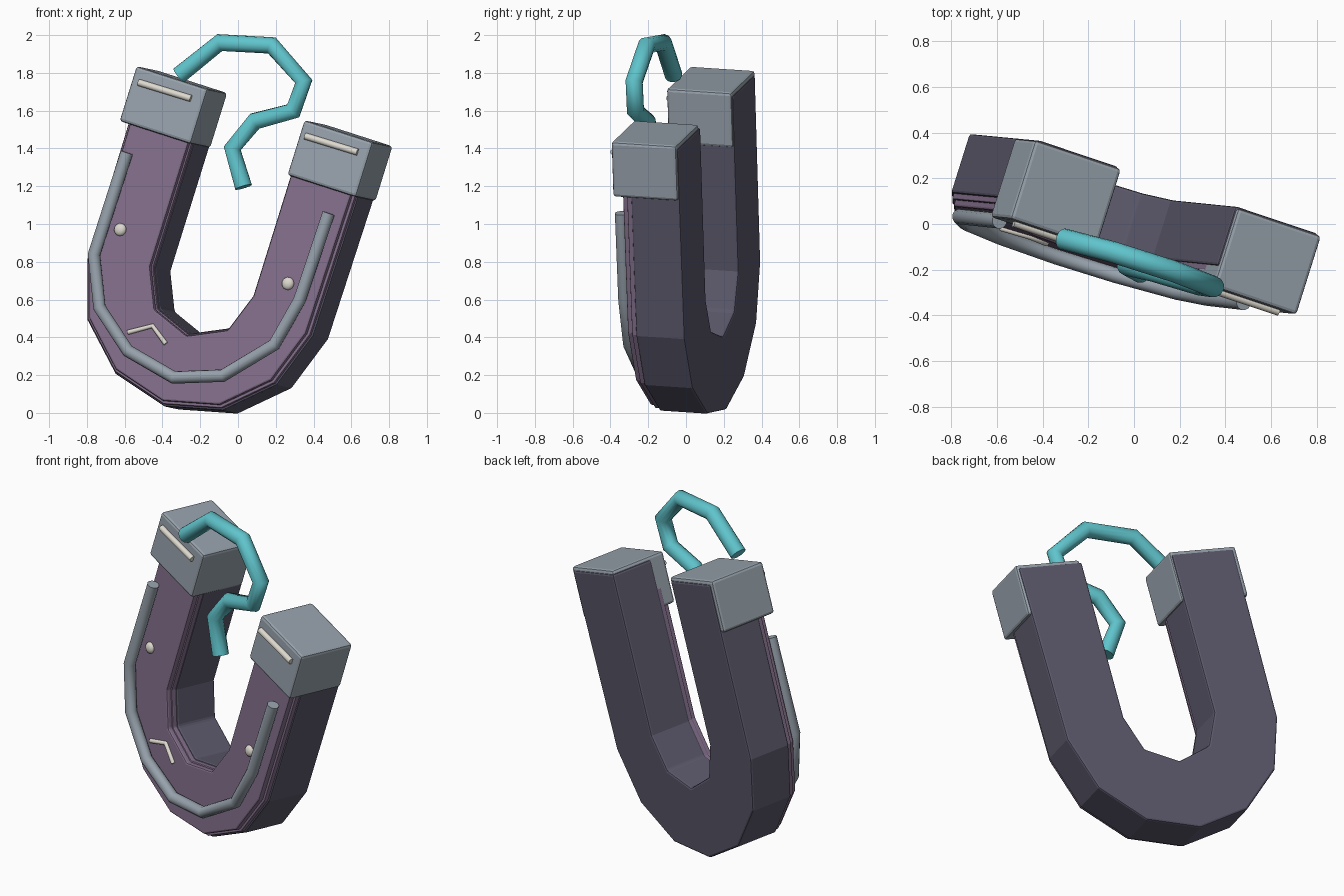
import bpy, bmesh, math
from mathutils import Vector, Matrix

if "Cube" in bpy.data.objects:
    bpy.data.objects.remove(bpy.data.objects["Cube"])

# Leaning pose of the whole magnet: local x = across, y = depth, z = along legs
U = Vector((0.907, -0.304, -0.292)).normalized()
V = Vector((0.305, 0.95, -0.065))
V = (V - U * V.dot(U)).normalized()
W = U.cross(V)
POSE = Matrix((U, V, W)).transposed().to_4x4()


def material(name, rgb):
    m = bpy.data.materials.new(name)
    m.diffuse_color = (*rgb, 1)
    m.use_nodes = True
    m.node_tree.nodes["Principled BSDF"].inputs["Base Color"].default_value = m.diffuse_color
    return m


DARK = material("dark_slate", (0.105, 0.098, 0.145))
PURPLE = material("dusty_purple", (0.225, 0.157, 0.255))
STEEL = material("steel_grey", (0.31, 0.36, 0.41))
TEAL = material("teal", (0.115, 0.55, 0.6))
CREAM = material("cream", (0.72, 0.69, 0.62))


def finish(ob, mat, bevel=0):
    ob.data.materials.append(mat)
    ob.matrix_world = POSE
    if bevel:
        b = ob.modifiers.new("bevel", 'BEVEL')
        b.width, b.segments = bevel, 2
        b.limit_method, b.angle_limit = 'ANGLE', math.radians(40)
    return ob


def mesh_object(name, bm, mat, bevel=0):
    bmesh.ops.recalc_face_normals(bm, faces=bm.faces)
    me = bpy.data.meshes.new(name)
    bm.to_mesh(me)
    bm.free()
    ob = bpy.data.objects.new(name, me)
    bpy.context.collection.objects.link(ob)
    return finish(ob, mat, bevel)


def prism(name, outline, y0, y1, mat, bevel=0):
    bm = bmesh.new()
    face = bm.faces.new([bm.verts.new((x, y0, z)) for x, z in outline])
    ext = bmesh.ops.extrude_face_region(bm, geom=[face])
    verts = [g for g in ext["geom"] if isinstance(g, bmesh.types.BMVert)]
    bmesh.ops.translate(bm, vec=(0, y1 - y0, 0), verts=verts)
    return mesh_object(name, bm, mat, bevel)


def tube(name, path, y, radius, mat):
    cu = bpy.data.curves.new(name, 'CURVE')
    cu.dimensions = '3D'
    cu.bevel_depth, cu.bevel_resolution = radius, 4
    cu.use_fill_caps = True
    sp = cu.splines.new('POLY')
    sp.points.add(len(path) - 1)
    for p, (x, z) in zip(sp.points, path):
        p.co = (x, y, z, 1)
    ob = bpy.data.objects.new(name, cu)
    bpy.context.collection.objects.link(ob)
    return finish(ob, mat)


def arc(cx, cz, r, a0, a1, n):
    angles = [math.radians(a0 + (a1 - a0) * i / n) for i in range(n + 1)]
    return [(cx + r * math.cos(a), cz + r * math.sin(a)) for a in angles]


def horseshoe(grow, top):
    """U-shaped outline; grow moves every side outward."""
    outer = arc(-0.34, 0.585, 0.667 + grow, 184, 354, 6)
    inner = arc(-0.343, 0.61, 0.282 - grow * 0.6, 362, 182, 4)
    left, right = -0.34 - 0.673 - grow, -0.34 + 0.677 + grow
    return ([(left, top)] + outer + [(right, top), (inner[0][0], top)]
            + inner + [(inner[-1][0], top)])


# Magnet body and its raised front panel
prism("magnet_body", horseshoe(0, 1.572), -0.16, 0.112, DARK, 0.012)
prism("front_panel_base", horseshoe(-0.012, 1.4), -0.185, -0.15, PURPLE, 0.006)
prism("front_panel", horseshoe(-0.028, 1.4), -0.214, -0.17, PURPLE, 0.01)

# Pole caps, each with a pale strip
for side, x0, x1 in (("left", -1.033, -0.615), ("right", -0.053, 0.35)):
    box = [(x0, 1.287), (x1, 1.287), (x1, 1.592), (x0, 1.592)]
    prism(side + "_pole_cap", box, -0.256, 0.106, STEEL, 0.016)
    mid = (x0 + x1) / 2 - 0.013
    tube(side + "_cap_strip", [(mid - 0.152, 1.513), (mid + 0.152, 1.517)],
         -0.263, 0.018, CREAM)

# Grey rail following the horseshoe
tube("front_rail", [(-0.94, 1.14), (-0.946, 0.573), (-0.83, 0.315), (-0.608, 0.142),
                    (-0.32, 0.082), (-0.062, 0.171), (0.16, 0.411), (0.22, 0.676),
                    (0.231, 1.162)], -0.25, 0.034, STEEL)

# Small studs on the legs
for side, x in (("left", -0.859), ("right", 0.12)):
    bm = bmesh.new()
    place = Matrix.Translation((x, -0.216, 0.74)) @ Matrix.Diagonal((1, 0.6, 1, 1))
    bmesh.ops.create_uvsphere(bm, u_segments=12, v_segments=8, radius=0.034, matrix=place)
    for f in bm.faces:
        f.smooth = True
    mesh_object(side + "_stud", bm, CREAM)

# Bent scratch mark on the panel
tube("scratch_mark", [(-0.648, 0.234), (-0.528, 0.307), (-0.428, 0.238)],
     -0.218, 0.013, CREAM)

# Curling hook floating between the poles
tube("curled_hook", [(-0.785, 1.615), (-0.623, 1.846), (-0.342, 1.916), (-0.113, 1.786),
                     (-0.12, 1.621), (-0.307, 1.507), (-0.382, 1.333), (-0.258, 1.156)],
     -0.268, 0.047, TEAL)
